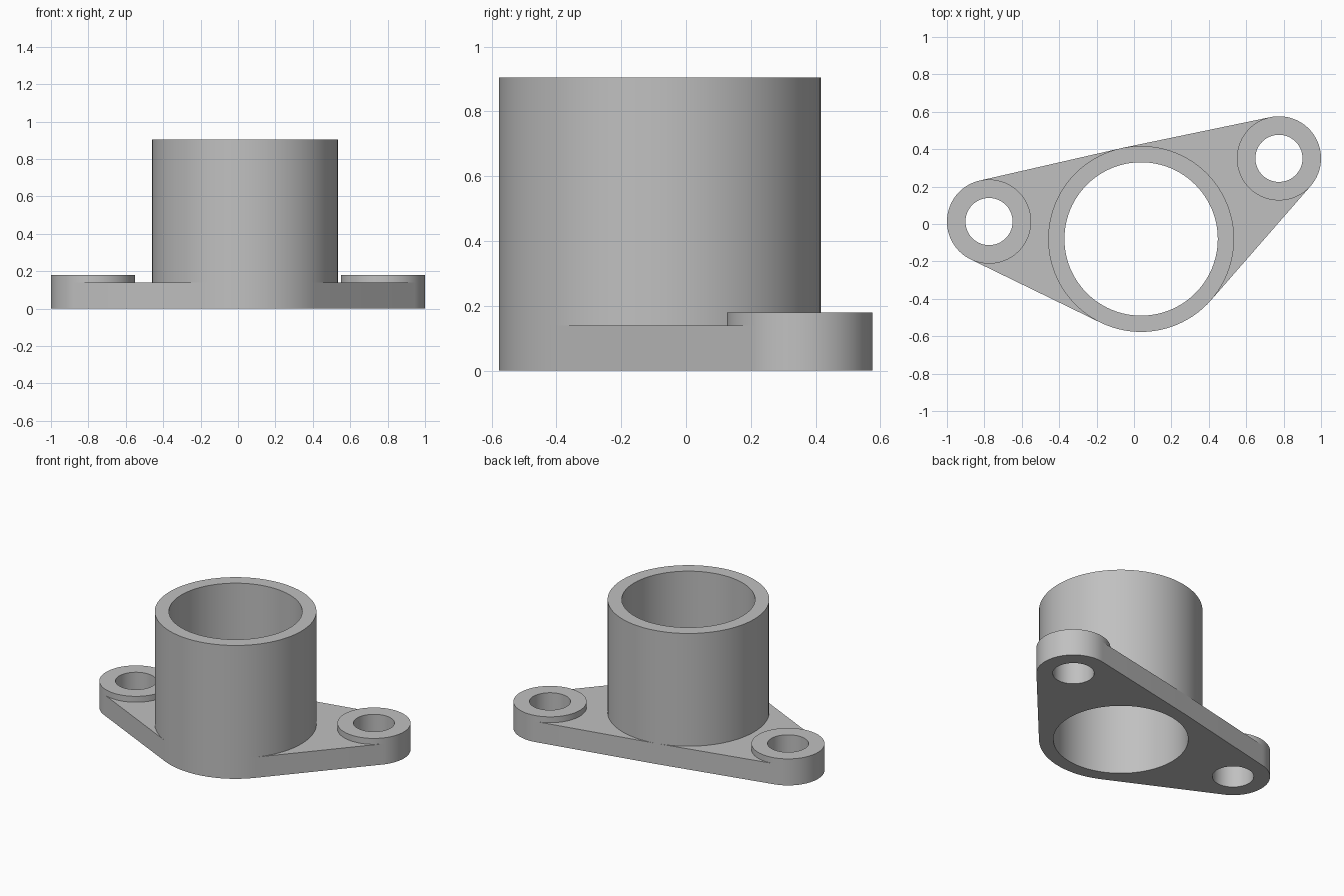
import bpy, bmesh
from math import cos, sin, pi, radians
from mathutils import Vector
from mathutils.geometry import delaunay_2d_cdt

SEGMENTS = 96
FLANGE_TOP = 0.14

# name: (centre, outer radius, bore radius, top height)
RINGS = {
    "sleeve": (Vector((0.038, -0.08)), 0.497, 0.41, 0.905),
    "left_bolt_boss": (Vector((0.775, 0.351)), 0.225, 0.126, 0.18),
    "right_bolt_boss": (Vector((-0.775, 0.013)), 0.225, 0.126, 0.18),
}

cube = bpy.data.objects.get("Cube")
if cube:
    bpy.data.objects.remove(cube, do_unlink=True)

grey = bpy.data.materials.new("plain grey")
grey.use_nodes = True
colour = (0.53, 0.53, 0.53, 1)
grey.diffuse_color = colour
grey.node_tree.nodes["Principled BSDF"].inputs["Base Color"].default_value = colour


def circle(centre, radius):
    return [centre + radius * Vector((cos(2 * pi * i / SEGMENTS), sin(2 * pi * i / SEGMENTS)))
            for i in range(SEGMENTS)]


def inside(point, centre, radius):
    return (point.xy - centre).length < radius * cos(pi / SEGMENTS)


def finish(bm, name):
    mesh = bpy.data.meshes.new(name)
    bm.to_mesh(mesh)
    bm.free()
    mesh.materials.append(grey)
    mesh.shade_smooth()
    mesh.set_sharp_from_angle(angle=radians(30))
    obj = bpy.data.objects.new(name, mesh)
    bpy.context.scene.collection.objects.link(obj)


def build_ring(name, centre, outer, bore, top):
    """Outer wall, flat rim and bore wall, standing on the flange."""
    bm = bmesh.new()
    profile = [(outer, FLANGE_TOP), (outer, top), (bore, top), (bore, FLANGE_TOP)]
    loops = [[bm.verts.new((p.x, p.y, z)) for p in circle(centre, r)] for r, z in profile]
    for low, high in zip(loops, loops[1:]):
        for i in range(SEGMENTS):
            j = (i + 1) % SEGMENTS
            bm.faces.new((low[i], low[j], high[j], high[i]))
    finish(bm, name)


def build_flange():
    """Plate whose outline wraps tightly round the three rings."""
    points, edges = [], []
    for centre, outer, bore, _ in RINGS.values():
        for radius in (outer, bore):
            start = len(points)
            points += circle(centre, radius)
            edges += [(start + i, start + (i + 1) % SEGMENTS) for i in range(SEGMENTS)]
    flat = delaunay_2d_cdt(points, edges, [], 0, 1e-6)

    bm = bmesh.new()
    verts = [bm.verts.new((p.x, p.y, 0)) for p in flat[0]]
    for tri in flat[2]:
        mid = sum((flat[0][i] for i in tri), Vector((0, 0))) / len(tri)
        if not any(inside(mid, c, bore) for c, _, bore, _ in RINGS.values()):
            bm.faces.new([verts[i] for i in tri])
    loose = [v for v in bm.verts if not v.link_faces]
    bmesh.ops.delete(bm, geom=loose, context="VERTS")

    # Thicken, then open the top where the rings stand
    result = bmesh.ops.extrude_face_region(bm, geom=bm.faces[:], use_keep_orig=True)
    raised = [g for g in result["geom"] if isinstance(g, bmesh.types.BMVert)]
    bmesh.ops.translate(bm, verts=raised, vec=(0, 0, FLANGE_TOP))
    bmesh.ops.recalc_face_normals(bm, faces=bm.faces[:])
    covered = [f for f in bm.faces
               if all(v.co.z > FLANGE_TOP / 2 for v in f.verts)
               and any(inside(f.calc_center_median(), c, outer)
                       for c, outer, _, _ in RINGS.values())]
    bmesh.ops.delete(bm, geom=covered, context="FACES")
    finish(bm, "flange")


build_flange()
for ring_name, spec in RINGS.items():
    build_ring(ring_name, *spec)
